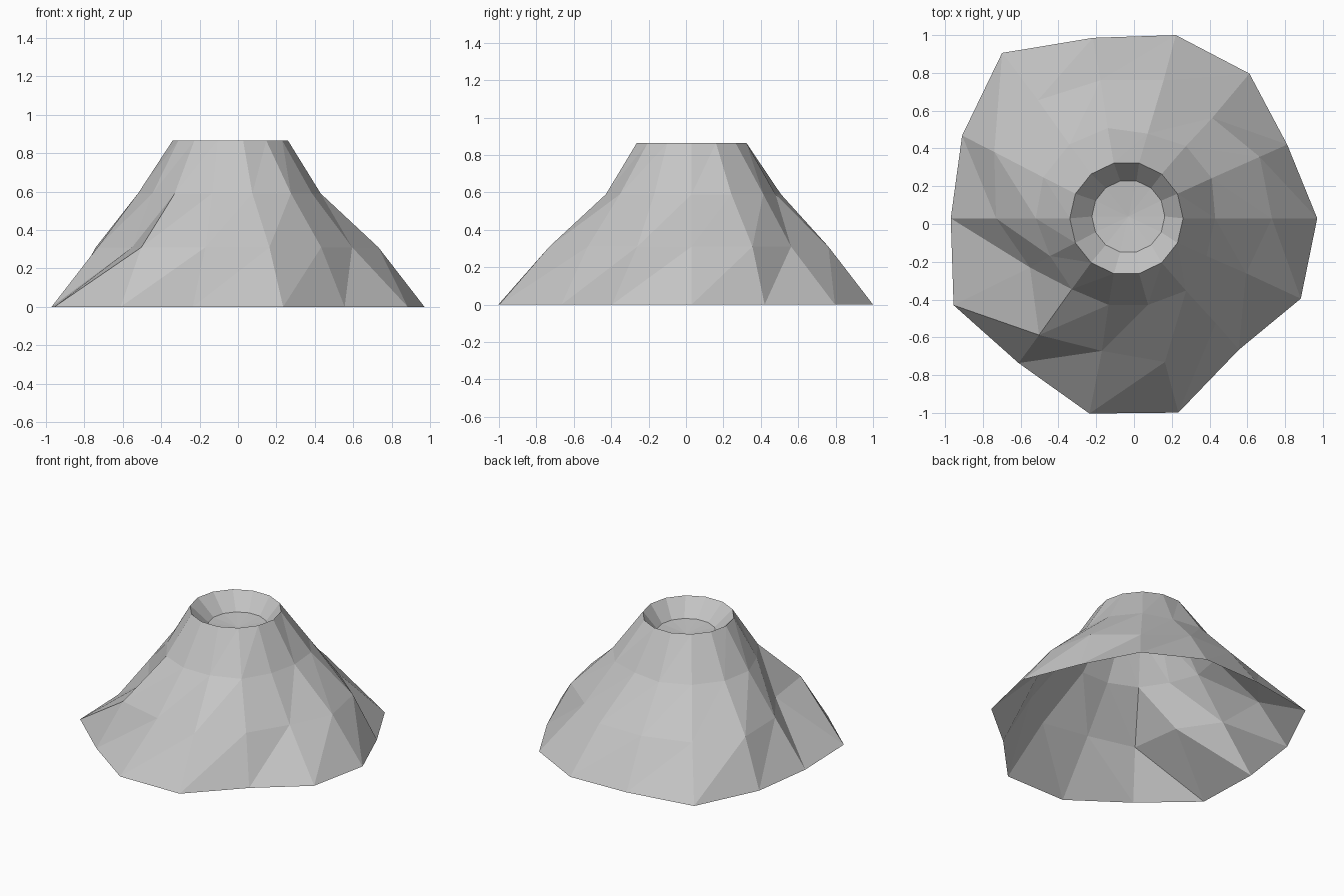
import bpy, bmesh, math

if "Cube" in bpy.data.objects:
    bpy.data.objects.remove(bpy.data.objects["Cube"])

SIDES = 14

# Rings from ground to crater floor: (centre x, centre y, z, radius per side)
slope = [
    (0.00, 0.03, 0.0, [.97, .90, .98, .995, .98, 1.12, 1.01, .97, 1.06, .98, 1.06, 1.055, .89, .98]),
    (-.01, 0.03, .31, [.74, .75, .68, .75, .75, .80, .81, .72, .60, .79, .72, .78, .71, .67]),
    (-.03, 0.03, .59, [.46, .49, .49, .46, .49, .50, .50, .49, .46, .48, .47, .47, .49, .46]),
    (-.04, 0.03, .865, [.30] * SIDES),    # rim
    (-.03, 0.04, .75, [.193] * SIDES),    # crater floor edge
]

bm = bmesh.new()
rings = []
for cx, cy, z, radii in slope:
    ring = []
    for k, r in enumerate(radii):
        a = math.tau * k / SIDES
        ring.append(bm.verts.new((cx + r * math.cos(a), cy + r * math.sin(a), z)))
    rings.append(ring)

# Triangulated bands: outer slopes, then inner crater wall
for low, high in zip(rings, rings[1:]):
    for k in range(SIDES):
        n = (k + 1) % SIDES
        bm.faces.new((low[k], low[n], high[n]))
        bm.faces.new((low[k], high[n], high[k]))

# Shallow crater floor; the base stays open
floor = bm.verts.new((-.03, .04, .73))
for k in range(SIDES):
    bm.faces.new((rings[-1][k], rings[-1][(k + 1) % SIDES], floor))

mesh = bpy.data.meshes.new("volcano")
bm.to_mesh(mesh)
bm.free()

rock = bpy.data.materials.new("grey rock")
rock.diffuse_color = (.56, .56, .56, 1)
rock.use_nodes = True
rock.node_tree.nodes["Principled BSDF"].inputs["Base Color"].default_value = rock.diffuse_color
mesh.materials.append(rock)
bpy.context.collection.objects.link(bpy.data.objects.new("volcano", mesh))
